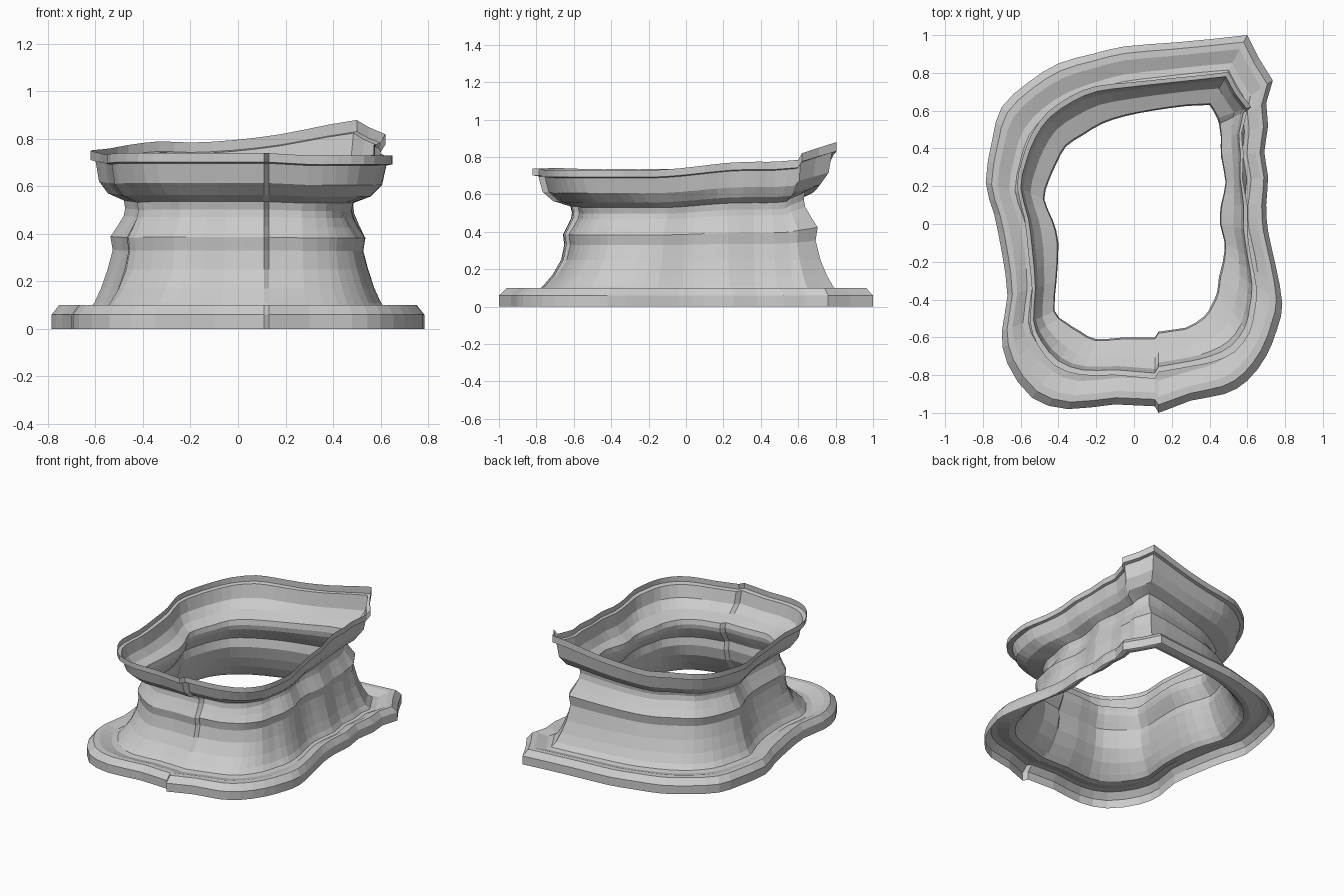
import bpy
from mathutils import Vector

# One plain grey for the whole shell
grey = bpy.data.materials.new("warm_grey")
grey.diffuse_color = (0.6, 0.6, 0.6, 1)

# Plan outlines, anticlockwise from the front seam: foot edge, neck, rim
FOOT = [(.13, -1), (.3, -.935), (.48, -.9), (.6, -.83), (.7, -.7), (.76, -.55),
        (.785, -.42), (.75, -.22), (.71, -.04), (.7, .1), (.71, .25), (.69, .38),
        (.71, .52), (.7, .64), (.735, .76), (.66, .88), (.6, 1), (.42, .98),
        (.2, .96), (-.05, .94), (-.22, .9), (-.4, .85), (-.56, .75), (-.7, .62),
        (-.75, .45), (-.785, .22), (-.74, .05), (-.7, -.15), (-.67, -.38),
        (-.7, -.57), (-.67, -.74), (-.54, -.92), (-.35, -.98), (-.1, -.955), (.11, -.965)]
NECK = [(.13, -.57), (.27, -.55), (.37, -.49), (.41, -.43), (.44, -.36), (.45, -.28),
        (.47, -.2), (.48, -.1), (.455, 0), (.46, .1), (.485, .22), (.46, .36),
        (.46, .46), (.45, .53), (.44, .56), (.42, .6), (.4, .63), (.28, .625),
        (.1, .6), (-.05, .57), (-.17, .53), (-.27, .47), (-.36, .41), (-.41, .32),
        (-.45, .23), (-.475, .13), (-.43, .02), (-.4, -.1), (-.41, -.3),
        (-.42, -.46), (-.36, -.52), (-.28, -.57), (-.2, -.61), (-.05, -.6), (.11, -.6)]
RIM = [(.13, -.785), (.3, -.755), (.42, -.73), (.53, -.68), (.61, -.58), (.64, -.46),
       (.65, -.34), (.62, -.18), (.6, -.03), (.6, .1), (.575, .24), (.58, .38),
       (.57, .48), (.6, .6), (.62, .62), (.55, .71), (.5, .805), (.38, .79),
       (.18, .77), (-.02, .75), (-.2, .73), (-.33, .68), (-.46, .59), (-.54, .48),
       (-.59, .35), (-.62, .2), (-.58, .03), (-.56, -.15), (-.54, -.35),
       (-.55, -.52), (-.51, -.64), (-.42, -.75), (-.28, -.8), (-.1, -.8), (.11, -.82)]
RIM_Z = [.74, .73, .73, .73, .73, .73, .73, .73, .74, .755, .77, .775, .775, .785, .82, .85,
         .88, .86, .82, .795, .785, .79, .775, .76, .755, .75, .74, .735, .735, .735,
         .74, .74, .74, .74, .74]

# Profiles: (spread from the neck outline, height)
FLANGE = [(1, 0), (1, .06), (.9, .1), (.8, .1), (.6, .075), (.5, .08), (.42, .11)]
WALL = [(.42, .11), (.33, .17), (.24, .25), (.17, .33), (.2, .385), (.1, .43), (.02, .47), (0, .5)]
# Upper profiles: height is a fraction from neck to rim
BOWL = [(0, 0), (.04, .14), (.5, .26), (.76, .47), (.86, .82)]
LIP = [(.86, .82), (1, .84), (1, 1)]


def smooth_loop(values):
    """Add one rounded midpoint per span, leaving the seam and the sharp corner straight."""
    n, out = len(values), []
    for i in range(n):
        a, b, c, d = (Vector(values[(i + k) % n]) for k in (-1, 0, 1, 2))
        out.append(b)
        straight = i in (0, n - 2, n - 1) or 12 <= i <= 16
        out.append((b + c) / 2 if straight else (b + c) * .5625 - (a + d) * .0625)
    return out


foot, neck = smooth_loop(FOOT), smooth_loop(NECK)
rim = smooth_loop([(x, y, z) for (x, y), z in zip(RIM, RIM_Z)])


def point(i, spread, h, upper):
    neck_z = .5 + .5 * (rim[i].z - .735)
    if upper:
        z = neck_z + h * (rim[i].z - neck_z)
        p = neck[i].lerp(rim[i].xy, spread)
    else:
        # only the upper wall follows the rising neck; the front wall is steeper
        t = min(1, max(0, (h - .11) / .14))
        front = min(1, max(0, (-neck[i].y - .35) / .15))
        p = neck[i].lerp(foot[i], spread * (1 - .35 * t * front))
        z = h + max(0, (h - .25) / .25) * (neck_z - .5)
    return (p.x, p.y, z)


def band(name, profile, upper):
    n = len(foot)
    verts = [point(i, s, h, upper) for s, h in profile for i in range(n)]
    faces = [(r * n + i, r * n + (i + 1) % n, (r + 1) * n + (i + 1) % n, (r + 1) * n + i)
             for r in range(len(profile) - 1) for i in range(n)]
    mesh = bpy.data.meshes.new(name)
    mesh.from_pydata(verts, [], faces)
    mesh.materials.append(grey)
    bpy.context.collection.objects.link(bpy.data.objects.new(name, mesh))


# Open shell, built as four stacked bands
band("base_flange", FLANGE, False)
band("waist_wall", WALL, False)
band("flared_bowl", BOWL, True)
band("rim_lip", LIP, True)
